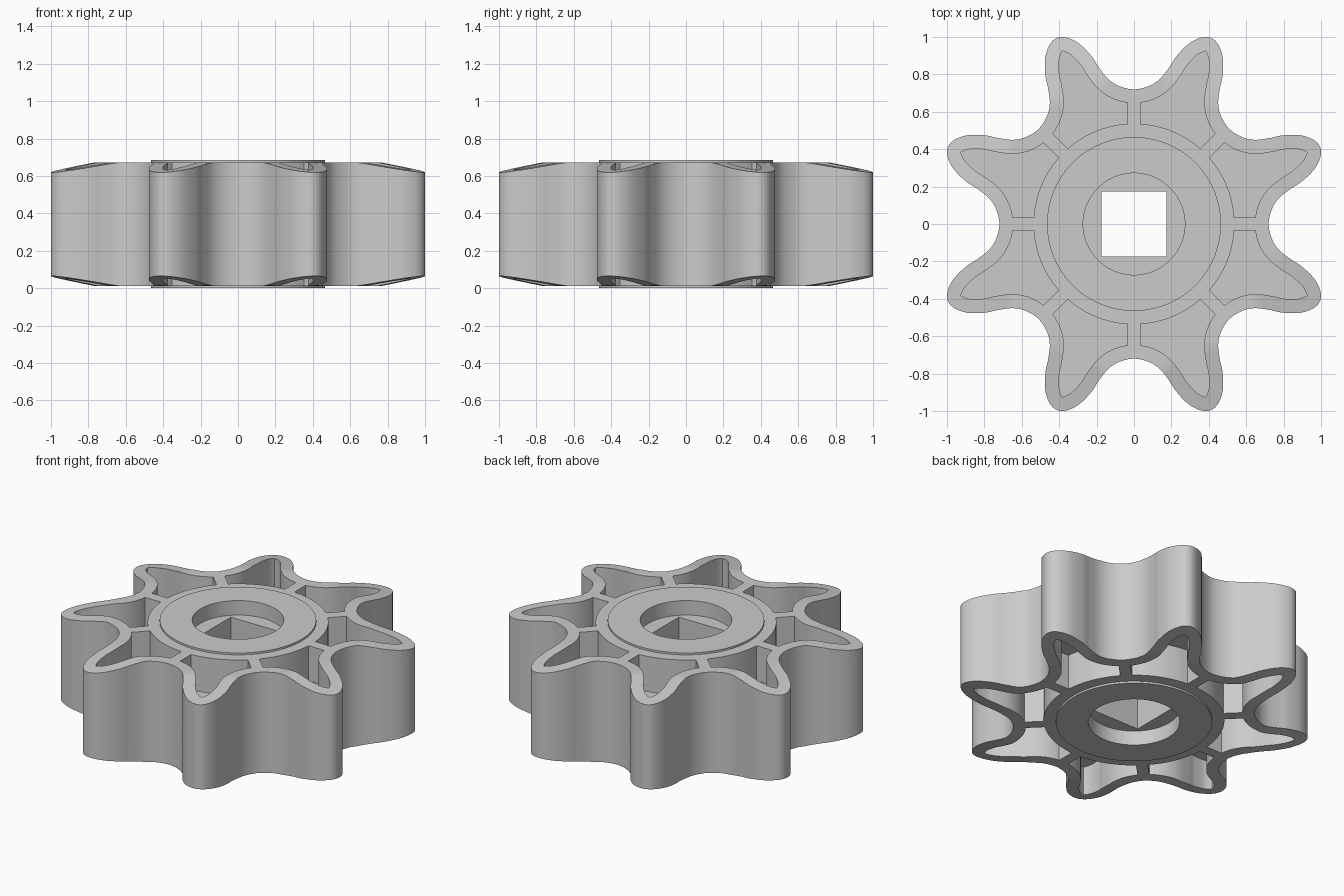
import bpy, bmesh, math
from mathutils import Vector

if "Cube" in bpy.data.objects:
    bpy.data.objects.remove(bpy.data.objects["Cube"], do_unlink=True)

TEETH, PITCH = 8, 45
TOP, BODY = 0.3425, 0.33             # half heights of the hub and the toothed body
WALL, SPOKE, RING = 0.075, 0.035, 0.537
HUB, BORE, SHAFT = 0.465, 0.272, 0.174
FLOOR, SEAT = BODY - 0.23, TOP - 0.095   # half heights of the recess floors
BEVEL_START, BEVEL_SLOPE = 0.78, 0.18

grey = bpy.data.materials.new("plain grey")
grey.use_nodes = True
grey.diffuse_color = (0.6, 0.6, 0.6, 1)
grey.node_tree.nodes["Principled BSDF"].inputs["Base Color"].default_value = (0.6, 0.6, 0.6, 1)


def polar(r, degrees):
    a = math.radians(degrees)
    return Vector((r * math.cos(a), r * math.sin(a)))


def spline(pts, steps=8):
    """Closed Catmull-Rom curve."""
    out, n = [], len(pts)
    for i in range(n):
        a, b, c, d = (pts[(i + k) % n] for k in (-1, 0, 1, 2))
        for s in range(steps):
            t = s / steps
            out.append((b * 2 + (c - a) * t + (a * 2 - b * 5 + c * 4 - d) * t ** 2
                        + (b * 3 - a - c * 3 + d) * t ** 3) / 2)
    return out


# Tooth outline: half a tooth from valley to tip, mirrored and repeated
half = [(0, .72), (6.2, .742), (10.2, .789), (12.7, .861),
        (14.3, .929), (17.2, 1.015), (20.8, 1.07)]
tooth = half + [(PITCH - a, r) for a, r in half[:0:-1]]
outline = spline([polar(r, a + k * PITCH) for k in range(TEETH) for a, r in tooth])
reach = max(p.x for p in outline)
outline = [p / reach for p in outline]
middle = len(outline) // (2 * TEETH)
outer = outline[:middle + 1]

# Inner side of the tooth wall, ending in a point on the tooth axis
axis = polar(1, PITCH / 2)
inner, cusp = [], None
for i, p in enumerate(outer):
    t = (outline[i + 1] - outline[i - 1]).normalized()
    q = p + Vector((-t.y, t.x)) * WALL
    if cusp is None and axis.y * q.x - axis.x * q.y < .0005:
        cusp = axis * q.dot(axis)
    inner.append(cusp or q)
first = next(i for i, q in enumerate(inner) if q.y >= SPOKE)
inner[first] = Vector((inner[first].x, SPOKE))

# Hub ring angles within half a tooth
start = math.degrees(math.asin(SPOKE / RING))
angles = [start + (PITCH / 2 - start) * i / 5 for i in range(6)]
arc = [polar(RING, a) for a in angles]
hub_arc = [polar(HUB, a) for a in angles]

bm = bmesh.new()


def face(points):
    unique = []
    for p in points:
        if all((p - u).length > 1e-6 for u in unique):
            unique.append(p)
    if len(unique) > 2:
        bm.faces.new([bm.verts.new(p) for p in unique])


def strip(a, b):
    for i in range(len(a) - 1):
        face((a[i], a[i + 1], b[i + 1], b[i]))


def half_tooth(k, flip, side):
    def at(points, height=None):
        out = []
        for p in points:
            h = height
            if h is None:            # body face, sloping down towards the tips
                h = BODY - max(0, p.length - BEVEL_START) * BEVEL_SLOPE
            a = math.radians(k * PITCH)
            y = p.y * flip
            out.append(Vector((p.x * math.cos(a) - y * math.sin(a),
                               p.x * math.sin(a) + y * math.cos(a), TOP + side * h)))
        return out

    # Outer wall down to mid height, and the rim of the tooth
    strip(at(outer), at(outer, 0))
    strip(at(outer[first:]), at(inner[first:]))
    # Half of a spoke, and the ring around the hub
    face(at([polar(HUB, 0)] + outer[:first + 1] + [inner[first], arc[0], hub_arc[0]]))
    strip(at(arc), at(hub_arc))
    # Pocket walls and floor
    pocket = arc[::-1] + inner[first:]
    strip(at(pocket), at(pocket, FLOOR))
    face(at(pocket, FLOOR))


for k in range(TEETH):
    for flip in (1, -1):
        for side in (1, -1):
            half_tooth(k, flip, side)

# Hub: raised rings, round recesses and square shaft hole
around = sorted({round(k * PITCH + s * a, 6) for k in range(TEETH)
                 for s in (1, -1) for a in [0] + angles})
around.append(around[0] + 360)


def ring(r, height, square=False):
    out = []
    for a in around:
        p = polar(r, a)
        if square:
            p *= r / max(abs(p.x), abs(p.y))
        out.append(Vector((p.x, p.y, TOP + height)))
    return out


for side in (1, -1):
    profile = [ring(HUB, side * BODY), ring(HUB, side * TOP), ring(BORE, side * TOP),
               ring(BORE, side * SEAT), ring(SHAFT, side * SEAT, True), ring(SHAFT, 0, True)]
    for a, b in zip(profile, profile[1:]):
        strip(a, b)

bmesh.ops.remove_doubles(bm, verts=bm.verts, dist=5e-5)
bmesh.ops.recalc_face_normals(bm, faces=bm.faces)
mesh = bpy.data.meshes.new("toothed_wheel")
bm.to_mesh(mesh)
bm.free()
mesh.materials.append(grey)
wheel = bpy.data.objects.new("toothed_wheel", mesh)
bpy.context.collection.objects.link(wheel)

# Smooth curved walls, crisp rims
bpy.ops.object.select_all(action='DESELECT')
wheel.select_set(True)
bpy.context.view_layer.objects.active = wheel
bpy.ops.object.shade_smooth_by_angle(angle=math.radians(9))
